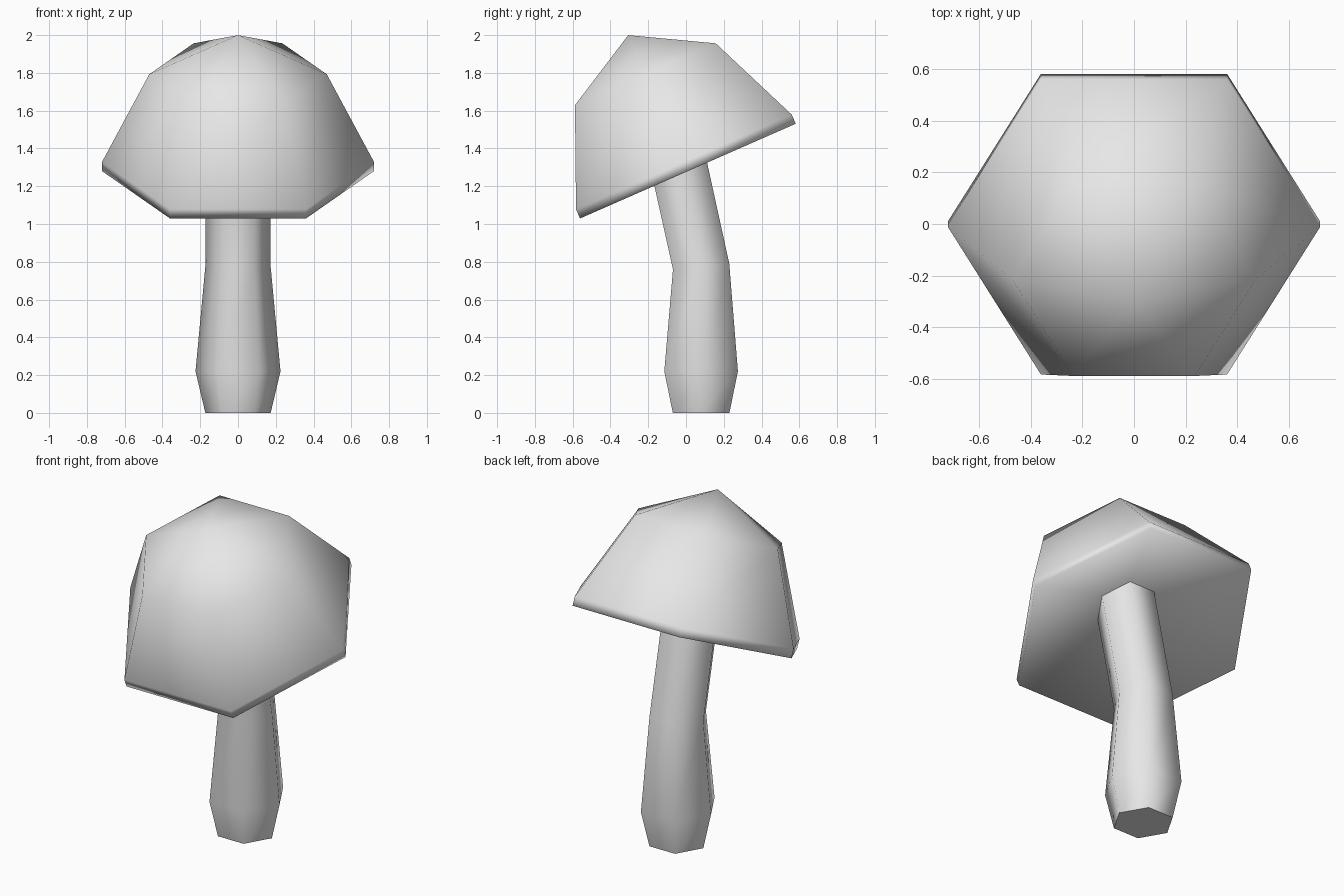
import bpy, bmesh
from math import radians, cos, sin, pi
from mathutils import Vector, Matrix

default = bpy.data.objects.get("Cube")
if default:
    bpy.data.objects.remove(default, do_unlink=True)

SIDES = 6

grey = bpy.data.materials.new("plain_grey")
grey.use_nodes = True
grey.diffuse_color = (0.8, 0.8, 0.8, 1)
grey.node_tree.nodes["Principled BSDF"].inputs["Base Color"].default_value = (0.8, 0.8, 0.8, 1)


def ring(bm, centre, radius, tilt):
    """Hexagon of vertices (one vertex if radius is 0), tilted about x."""
    turn = Matrix.Rotation(tilt, 3, 'X')
    count = SIDES if radius else 1
    return [bm.verts.new(Vector(centre) + turn @ Vector(
        (radius * cos(2 * pi * i / SIDES), radius * sin(2 * pi * i / SIDES), 0)))
        for i in range(count)]


def bridge(bm, low, high):
    """Join two rings with quads, or a ring and a point with triangles."""
    for i in range(SIDES):
        j = (i + 1) % SIDES
        if len(low) == 1:
            bm.faces.new((low[0], high[j], high[i]))
        elif len(high) == 1:
            bm.faces.new((low[i], low[j], high[0]))
        else:
            bm.faces.new((low[i], low[j], high[j], high[i]))


def loft(name, sections, closed_ends=False):
    bm = bmesh.new()
    rings = [ring(bm, *s) for s in sections]
    for low, high in zip(rings, rings[1:]):
        bridge(bm, low, high)
    if closed_ends:
        bm.faces.new(rings[0][::-1])
        bm.faces.new(rings[-1])
    mesh = bpy.data.meshes.new(name)
    bm.to_mesh(mesh)
    bm.free()
    mesh.materials.append(grey)
    mesh.shade_smooth()
    obj = bpy.data.objects.new(name, mesh)
    bpy.context.collection.objects.link(obj)
    return obj


# Bent stem, widest near the foot, running up into the cap
stem = loft("stem", [
    ((0, 0.08, 0), 0.173, 0),
    ((0, 0.08, 0.22), 0.225, 0),
    ((0, 0.08, 0.775), 0.173, radians(6)),
    ((0, -0.08, 1.5), 0.173, radians(12.5)),
], closed_ends=True)
bpy.ops.object.select_all(action='DESELECT')
stem.select_set(True)
bpy.context.view_layer.objects.active = stem
bpy.ops.object.shade_smooth_by_angle(angle=radians(75))

# Tilted cap: hollow underside, thin rim, shoulder, peak (height along axis, radius)
tilt = radians(23.7)
axis = Matrix.Rotation(tilt, 3, 'X') @ Vector((0, 0, 1))
base = Vector((0, 0.01, 1.28))
profile = [(0.25, 0), (0, 0.72), (0.053, 0.72), (0.56, 0.47), (0.786, 0)]
loft("cap", [(base + axis * h, r, tilt) for h, r in profile])
